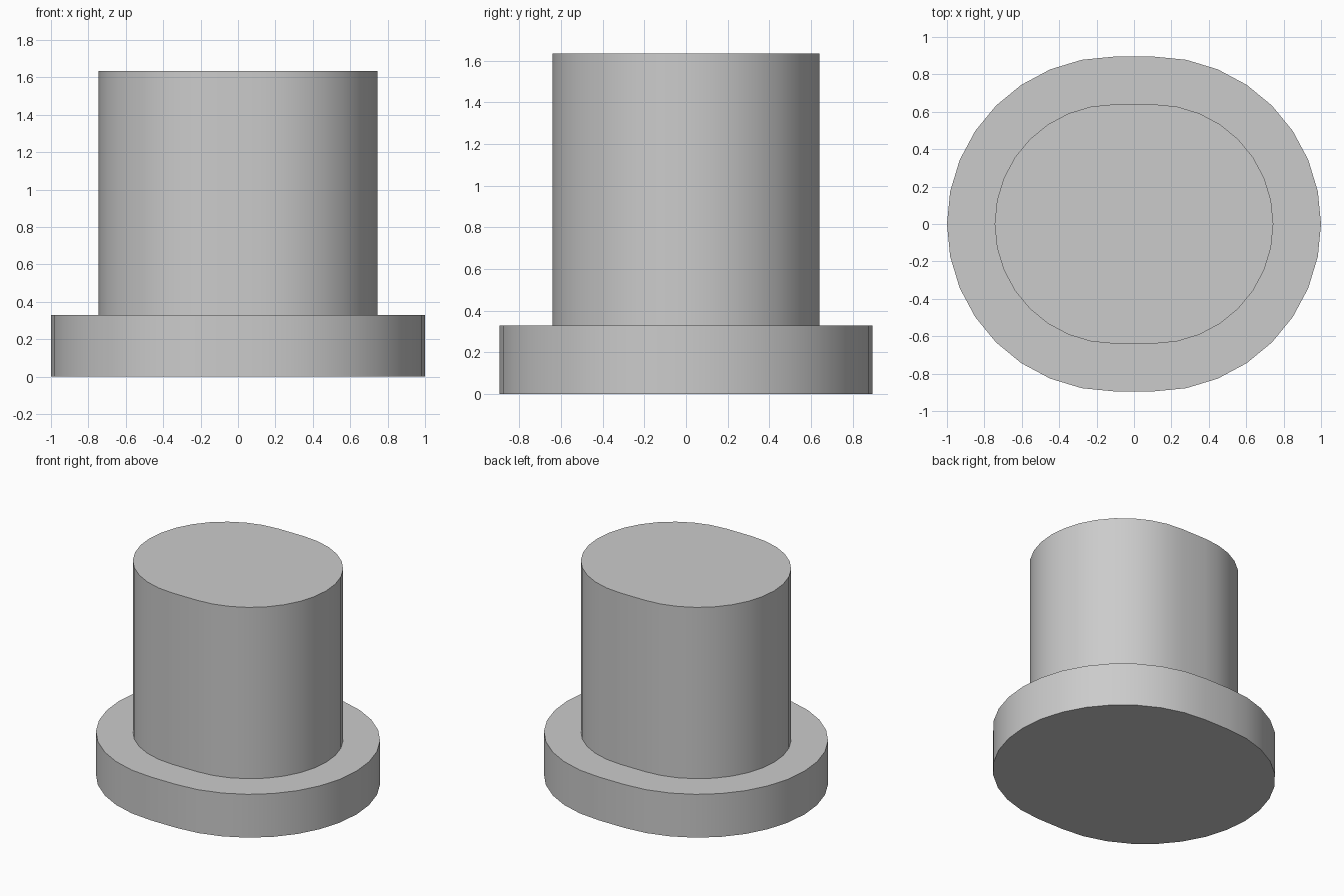
import bpy
import bmesh
import math

cube = bpy.data.objects.get("Cube")
if cube:
    bpy.data.objects.remove(cube, do_unlink=True)

HALF_FLAT = 0.105   # half length of the straight sides
STEPS = 16          # segments in each half-round end
FLANGE_R, BARREL_R = 0.895, 0.64
FLANGE_TOP, BARREL_TOP = 0.33, 1.635

# Plain grey material
grey = bpy.data.materials.new("plain_grey")
grey.use_nodes = True
colour = (0.6, 0.6, 0.6, 1)
grey.diffuse_color = colour
grey.node_tree.nodes["Principled BSDF"].inputs["Base Color"].default_value = colour


def slot_ring(bm, radius, z):
    """Ring of vertices: two half circles joined by short straight sides."""
    ring = []
    for side in (1, -1):
        for i in range(STEPS + 1):
            a = math.pi * (i / STEPS - 0.5)
            ring.append(bm.verts.new((side * (HALF_FLAT + radius * math.cos(a)),
                                      side * radius * math.sin(a), z)))
    return ring


# Stepped solid: wide flange below, narrower barrel above
bm = bmesh.new()
levels = [(FLANGE_R, 0), (FLANGE_R, FLANGE_TOP),
          (BARREL_R, FLANGE_TOP), (BARREL_R, BARREL_TOP)]
rings = [slot_ring(bm, r, z) for r, z in levels]
for low, high in zip(rings, rings[1:]):
    for i in range(len(low)):
        j = (i + 1) % len(low)
        bm.faces.new((low[i], low[j], high[j], high[i]))
bm.faces.new(rings[0][::-1])
bm.faces.new(rings[-1])
bmesh.ops.recalc_face_normals(bm, faces=bm.faces)

mesh = bpy.data.meshes.new("flanged_bushing")
bm.to_mesh(mesh)
bm.free()
mesh.materials.append(grey)
bushing = bpy.data.objects.new("flanged_bushing", mesh)
bpy.context.collection.objects.link(bushing)

# Smooth round walls, sharp rims
bpy.ops.object.select_all(action="DESELECT")
bushing.select_set(True)
bpy.context.view_layer.objects.active = bushing
bpy.ops.object.shade_smooth_by_angle(angle=math.radians(30))
